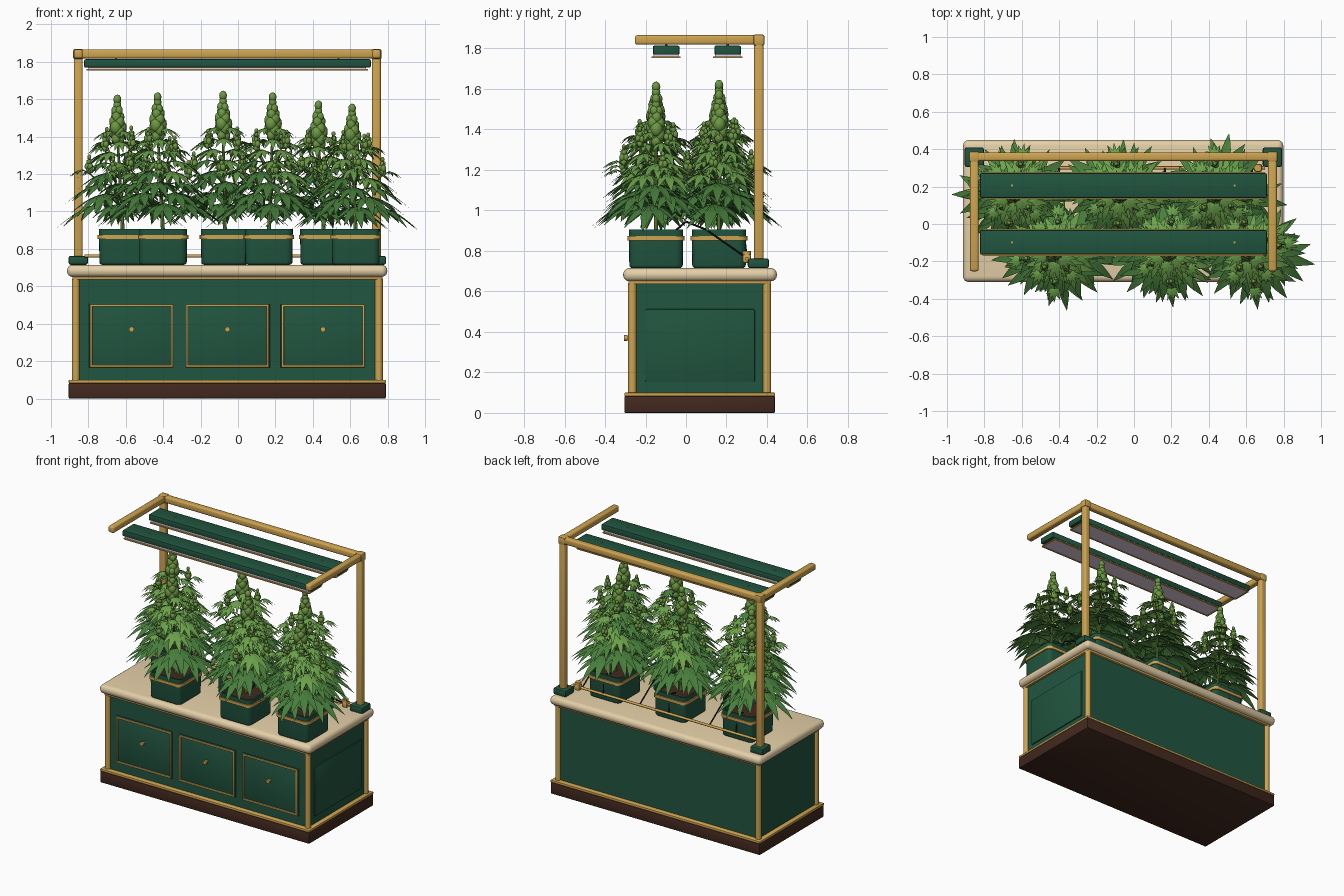
import bpy, bmesh, math, random
from mathutils import Vector, Matrix

if "Cube" in bpy.data.objects:
    bpy.data.objects.remove(bpy.data.objects["Cube"])

random.seed(7)
CX = -0.057                     # cabinet centre in x


def material(name, r, g, b):
    m = bpy.data.materials.new(name)
    m.diffuse_color = (r, g, b, 1)
    m.use_nodes = True
    m.node_tree.nodes["Principled BSDF"].inputs["Base Color"].default_value = m.diffuse_color
    return m


GREEN = material("cabinet_green", 0.015, 0.09, 0.05)
BRASS = material("brass", 0.62, 0.37, 0.08)
CREAM = material("cream_stone", 0.78, 0.63, 0.39)
BROWN = material("dark_brown", 0.055, 0.022, 0.013)
PINK = material("lamp_pink", 0.92, 0.72, 0.88)
BLACK = material("tube_black", 0.012, 0.012, 0.012)
LEAF_D = material("leaf_dark", 0.065, 0.21, 0.045)
LEAF_L = material("leaf_light", 0.15, 0.36, 0.07)
BUD = material("bud_green", 0.15, 0.31, 0.055)


def finish(bm, name, *mats):
    me = bpy.data.meshes.new(name)
    bm.to_mesh(me)
    bm.free()
    for m in mats:
        me.materials.append(m)
    me.shade_smooth()
    me.set_sharp_from_angle(angle=math.radians(35))
    ob = bpy.data.objects.new(name, me)
    bpy.context.collection.objects.link(ob)
    return ob


def cube(x0, x1, y0, y1, z0, z1):
    bm = bmesh.new()
    mat = Matrix.Translation(((x0 + x1) / 2, (y0 + y1) / 2, (z0 + z1) / 2))
    bmesh.ops.create_cube(bm, size=1, matrix=mat @ Matrix.Diagonal((x1 - x0, y1 - y0, z1 - z0, 1)))
    return bm


def bevel(bm, edges, width, seg):
    bmesh.ops.bevel(bm, geom=edges, offset=width, segments=seg, profile=0.5, affect='EDGES')


def box(name, x0, x1, y0, y1, z0, z1, mat, width=0.0, seg=2):
    bm = cube(x0, x1, y0, y1, z0, z1)
    if width:
        bevel(bm, bm.edges[:], width, seg)
    return finish(bm, name, mat)


def add_rod(bm, p, q, r0, r1=None, sides=16):
    p, q = Vector(p), Vector(q)
    rot = (q - p).to_track_quat('Z', 'Y').to_matrix().to_4x4()
    bmesh.ops.create_cone(bm, cap_ends=True, segments=sides, radius1=r0,
                          radius2=r0 if r1 is None else r1, depth=(q - p).length,
                          matrix=Matrix.Translation((p + q) / 2) @ rot)


def rod(name, p, q, r, mat, sides=16):
    bm = bmesh.new()
    add_rod(bm, p, q, r, None, sides)
    return finish(bm, name, mat)


def vertical(e):
    a, b = e.verts
    return abs(a.co.z - b.co.z) > 0.9 * e.calc_length()


# cabinet: plinth, body, trims, countertop, round corner posts
box("plinth", -0.905, 0.79, -0.305, 0.44, 0, 0.083, BROWN, 0.006)
box("bottom_trim", -0.905, 0.79, -0.305, 0.44, 0.083, 0.1, BRASS, 0.004)
box("cabinet_body", -0.87, 0.756, -0.268, 0.403, 0.1, 0.64, GREEN)
box("top_trim", -0.885, 0.772, -0.285, 0.42, 0.636, 0.653, BRASS, 0.004)
box("countertop", -0.914, 0.798, -0.31, 0.449, 0.65, 0.715, CREAM, 0.03, 4)
for s in (-1, 1):
    for y in (-0.265, 0.4):
        rod("corner_post", (CX + s * 0.81, y, 0.1), (CX + s * 0.81, y, 0.64), 0.021, BRASS)

# doors with thin brass frames and knobs
for i in (-1, 0, 1):
    c = CX + i * 0.512
    x0, x1, z0, z1, t = c - 0.227, c + 0.227, 0.162, 0.508, 0.012
    box("door_panel", x0, x1, -0.274, -0.26, z0, z1, GREEN, 0.003)
    for z in (z0 + 0.005, z1 - 0.005 - t):
        box("door_frame", x0 + 0.005, x1 - 0.005, -0.284, -0.27, z, z + t, BRASS, 0.003)
    for x in (x0 + 0.005, x1 - 0.005 - t):
        box("door_frame", x, x + t, -0.284, -0.27, z0 + 0.005, z1 - 0.005, BRASS, 0.003)
    rod("knob_stem", (c, -0.27, 0.37), (c, -0.292, 0.37), 0.007, BRASS)
    rod("door_knob", (c, -0.29, 0.37), (c, -0.306, 0.37), 0.014, BRASS)
box("side_panel", 0.75, 0.764, -0.2, 0.34, 0.155, 0.512, GREEN, 0.004)

# lamp frame: feet, posts, rail, arms, joints
R = 0.0235
for s in (-1, 1):
    x = CX + s * 0.797
    box("post_foot", x - 0.052, x + 0.052, 0.305, 0.41, 0.715, 0.763, GREEN, 0.012)
    box("frame_post", x - R, x + R, 0.36 - R, 0.36 + R, 0.74, 1.84, BRASS, 0.012, 3)
    box("frame_arm", x - R, x + R, -0.253, 0.36, 1.842 - R, 1.842 + R, BRASS, 0.012, 3)
    box("frame_joint", x - 0.028, x + 0.028, 0.332, 0.388, 1.814, 1.869, BRASS, 0.01)
box("top_rail", CX - 0.797, CX + 0.797, 0.36 - R, 0.36 + R, 1.842 - R, 1.842 + R, BRASS, 0.012, 3)

# two lamps: housing, glowing plate, brass edge frame
for y in (-0.098, 0.206):
    box("lamp_housing", -0.823, 0.71, y - 0.066, y + 0.066, 1.769, 1.814, GREEN, 0.008)
    box("lamp_plate", -0.8, 0.685, y - 0.062, y + 0.062, 1.756, 1.772, PINK)
    for s in (-1, 1):
        e = y + s * 0.067
        box("lamp_edge", -0.805, 0.69, e - 0.005, e + 0.005, 1.753, 1.761, BRASS)
        e = CX + s * 0.747
        box("lamp_edge", e - 0.005, e + 0.005, y - 0.07, y + 0.07, 1.753, 1.761, BRASS)
        e = CX + s * 0.595
        rod("lamp_screw", (e, y, 1.81), (e, y, 1.82), 0.006, BRASS, 8)

# watering pipe and valve
rod("water_pipe", (-0.82, 0.3, 0.762), (0.7, 0.3, 0.762), 0.009, BRASS, 12)
box("valve", 0.64, 0.685, 0.278, 0.322, 0.74, 0.785, BRASS, 0.012)
rod("valve_handle", (0.662, 0.3, 0.78), (0.662, 0.3, 0.8), 0.02, BRASS)


def pot(x, y):
    h, k = 0.128, 0.134
    bm = cube(x - h, x + h, y - k, y + k, 0.715, 0.905)
    for v in bm.verts:
        if v.co.z < 0.8:
            v.co.x += (x - v.co.x) * 0.015
            v.co.y += (y - v.co.y) * 0.015
    bevel(bm, [e for e in bm.edges if vertical(e)], 0.035, 4)
    bevel(bm, [e for e in bm.edges if all(v.co.z < 0.72 for v in e.verts)], 0.015, 3)
    top = max(bm.faces, key=lambda f: f.calc_center_median().z)
    bmesh.ops.inset_region(bm, faces=[top], thickness=0.012)
    bmesh.ops.inset_region(bm, faces=[top], thickness=0.003, depth=-0.025)
    top.material_index = 1
    finish(bm, "pot", GREEN, BROWN)
    # brass band
    h, k = 0.135, 0.141
    bm = cube(x - h, x + h, y - k, y + k, 0.852, 0.874)
    bevel(bm, [e for e in bm.edges if vertical(e)], 0.04, 4)
    finish(bm, "pot_band", BRASS)


def add_leaflet(bm, base, d, length, width, droop, mi):
    side = d.cross(Vector((0, 0, 1))).normalized()
    rows = []
    for t, w in ((0, .12), (.2, .7), (.4, 1), (.6, .88), (.8, .5), (1, .02)):
        p = base + d * length * t - Vector((0, 0, droop * t * t))
        o = side * width * w
        up = Vector((0, 0, 0.15 * width * w))
        rows.append([bm.verts.new(c) for c in (p - o + up, p, p + o + up)])
    for a, b in zip(rows, rows[1:]):
        for k in (0, 1):
            bm.faces.new((a[k], a[k + 1], b[k + 1], b[k])).material_index = mi


def add_leaf(bm, node, yaw, reach, mi):
    out = Vector((math.cos(yaw), math.sin(yaw), 0))
    base = node + out * reach * 0.36 + Vector((0, 0, 0.02))
    add_rod(bm, node, base, 0.004, 0.003, 5)
    for k in range(-3, 4):
        a = yaw + math.radians(29 * k)
        d = Vector((math.cos(a), math.sin(a), -0.28 + 0.03 * abs(k)))
        f = (1, 0.92, 0.75, 0.48)[abs(k)]
        add_leaflet(bm, base, d, reach * 0.66 * f, reach * 0.088 * (0.4 + 0.6 * f), reach * 0.2 * f, mi)


def add_cola(bm, p, height, radius, rings):
    # stack of bud balls, widest low down and narrowing upward
    for i in range(rings):
        t = i / (rings - 1)
        r = radius * (0.75 + t if t < 0.25 else 1.0 - 0.6 * (t - 0.25) / 0.75)
        ball = max(r * 0.66, radius * 0.42)
        n = 3 if t < 0.8 else 1
        for k in range(n):
            a = math.tau * k / n + i * 1.1
            o = (r - ball) * 1.1 if n > 1 else 0
            z = ball + t * (height - 2.3 * ball) + random.uniform(-.15, .15) * ball
            m = Matrix.Translation(p + Vector((o * math.cos(a), o * math.sin(a), z)))
            bmesh.ops.create_icosphere(bm, subdivisions=2, radius=ball, matrix=m @ Matrix.Diagonal((1, 1, 1.25, 1)))


def plant(x, y, lean, top):
    root, tip = Vector((x, y, 0.87)), Vector((x + lean, y, top - 0.2))
    leaves, buds = bmesh.new(), bmesh.new()
    add_rod(buds, root, tip, 0.011, 0.006, 8)
    tiers = 8
    for i in range(tiers):
        t = i / (tiers - 1)
        node = root.lerp(tip, 0.27 + 0.71 * t)
        n = 4 if i < 6 else 3
        for k in range(n):
            yaw = math.tau * k / n + i * 0.8 + random.uniform(-0.2, 0.2)
            # fans reach a little further along the bench than across it
            reach = (0.305 + 0.055 * abs(math.cos(yaw))) * (1 - 0.58 * t)
            add_leaf(leaves, node, yaw, reach * random.uniform(0.92, 1.03), 0 if i < 3 or (i + k) % 4 == 0 else 1)
    # side branches, each ending in a small cola
    for k in range(8):
        a = math.tau * k / 8 + random.uniform(-0.25, 0.25)
        z = 1.2 + 0.13 * (k % 2) + random.uniform(-0.03, 0.03)
        r = (0.16, 0.1)[k % 2]
        end = Vector((x + lean * 0.7 + r * math.cos(a), y + r * math.sin(a), z))
        add_rod(buds, root.lerp(tip, (z - 1.0) / 0.6), end, 0.005, 0.004, 6)
        add_cola(buds, end, 0.1, 0.026, 4)
        add_leaf(leaves, end, a, 0.11, 1)
    add_cola(buds, tip - Vector((0, 0, 0.055)), 0.26, 0.051, 8)
    finish(leaves, "plant_leaves", LEAF_D, LEAF_L)
    finish(buds, "plant_stem_and_buds", BUD)


# six pots with plants and drip tubes: x, y, lean, top height
for x, y, lean, top in ((-0.615, 0.163, -0.03, 1.62), (-0.07, 0.163, -0.01, 1.64), (0.46, 0.163, -0.03, 1.59),
                        (-0.4, -0.148, -0.03, 1.635), (0.165, -0.148, 0.02, 1.635), (0.63, -0.148, -0.02, 1.575)):
    pot(x, y)
    plant(x, y, lean, top)
    path = ((x, 0.3, 0.765), (x, 0.285, 0.9), (x, 0.22, 0.885)) if y > 0 else \
        ((x, 0.3, 0.765), (x, 0.1, 0.905), (x, 0.0, 0.945), (x, -0.07, 0.885))
    bm = bmesh.new()
    for p, q in zip(path, path[1:]):
        add_rod(bm, p, q, 0.005, None, 8)
    finish(bm, "drip_tube", BLACK)
